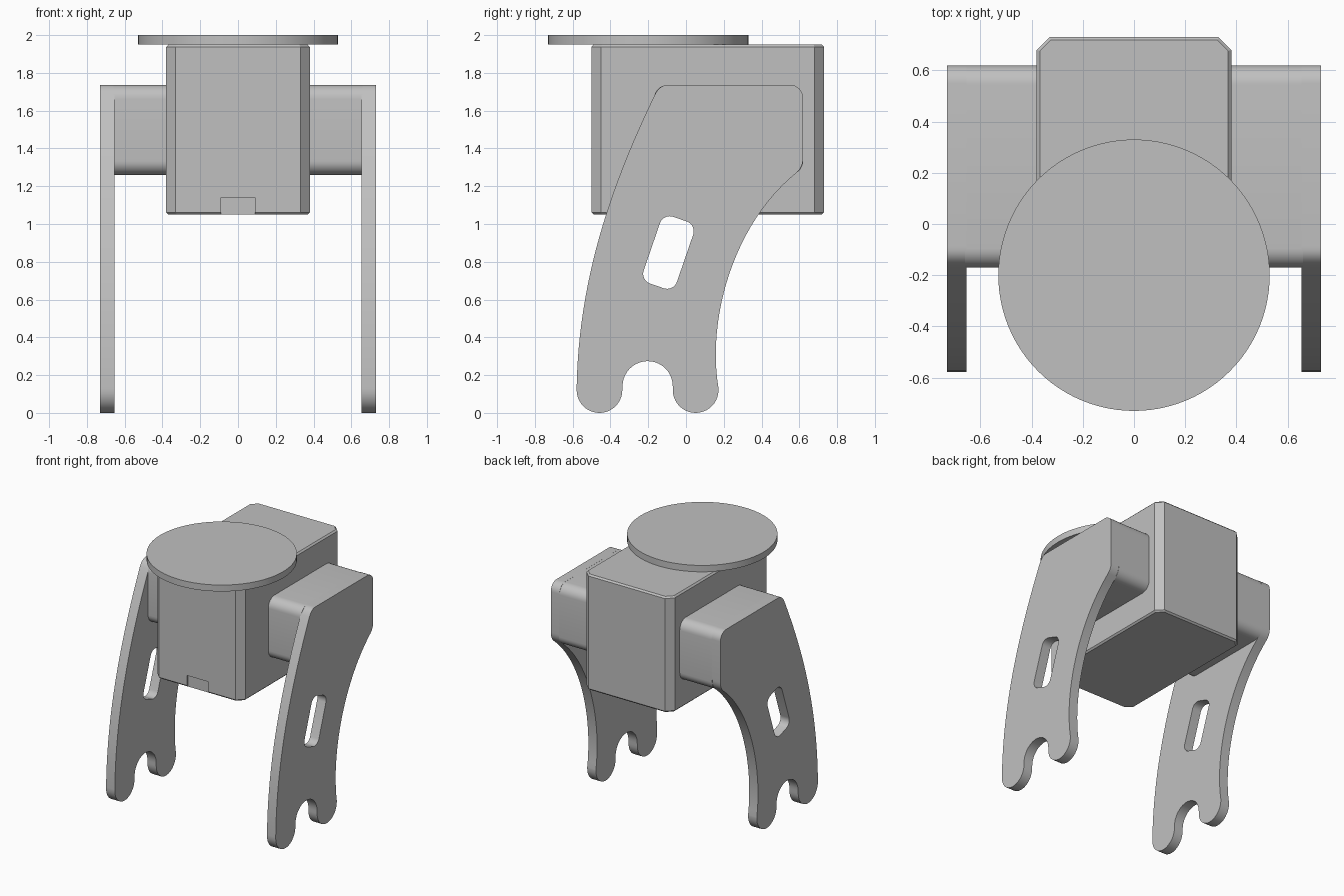
import bpy
import bmesh
from math import sin, cos, pi, radians
from mathutils import Matrix, Vector
from mathutils.geometry import interpolate_bezier

if "Cube" in bpy.data.objects:
    bpy.data.objects.remove(bpy.data.objects["Cube"])

grey = bpy.data.materials.new("plain grey")
grey.use_nodes = True
GREY = (0.53, 0.53, 0.53, 1)
grey.diffuse_color = GREY
grey.node_tree.nodes["Principled BSDF"].inputs["Base Color"].default_value = GREY


def arc(cy, cz, r, start, end, steps=12):
    """Points on an arc, angles in degrees."""
    angles = [radians(start + (end - start) * i / steps) for i in range(steps + 1)]
    return [(cy + r * cos(a), cz + r * sin(a)) for a in angles]


def bezier(a, b, c, d, steps=24):
    pts = interpolate_bezier(*[Vector((*p, 0)) for p in (a, b, c, d)], steps + 1)
    return [(p.x, p.y) for p in pts]


def rounded_rect(cy, cz, w, h, r, tilt=0):
    pts = []
    for i, (sy, sz) in enumerate([(1, 1), (-1, 1), (-1, -1), (1, -1)]):
        pts += arc(sy * (w / 2 - r), sz * (h / 2 - r), r, 90 * i, 90 * i + 90, 8)
    c, s = cos(radians(tilt)), sin(radians(tilt))
    return [(cy + y * c - z * s, cz + y * s + z * c) for y, z in pts]


def finish(obj, smooth=True):
    obj.data.materials.clear()
    obj.data.materials.append(grey)
    bpy.ops.object.select_all(action='DESELECT')
    obj.select_set(True)
    bpy.context.view_layer.objects.active = obj
    if smooth:
        bpy.ops.object.shade_smooth_by_angle(angle=radians(30))


def add_mesh(name, bm):
    mesh = bpy.data.meshes.new(name)
    bm.to_mesh(mesh)
    bm.free()
    obj = bpy.data.objects.new(name, mesh)
    bpy.context.collection.objects.link(obj)
    return obj


def box(x, y, z):
    """Box from three (min, max) ranges."""
    bm = bmesh.new()
    bmesh.ops.create_cube(bm, size=1)
    for v in bm.verts:
        v.co = [lo + (c + 0.5) * (hi - lo) for c, (lo, hi) in zip(v.co, (x, y, z))]
    return bm


def side_prism(name, loops, x0, x1):
    """Side profile (y, z), with optional holes, extruded along x."""
    curve = bpy.data.curves.new(name, 'CURVE')
    curve.dimensions = '2D'
    curve.fill_mode = 'BOTH'
    curve.extrude = (x1 - x0) / 2
    for pts in loops:
        spline = curve.splines.new('POLY')
        spline.points.add(len(pts) - 1)
        for point, (y, z) in zip(spline.points, pts):
            point.co = (y, z, 0, 1)
        spline.use_cyclic_u = True
    temp = bpy.data.objects.new(name + " outline", curve)
    bpy.context.collection.objects.link(temp)
    bm = bmesh.new()
    bm.from_mesh(temp.to_mesh())
    temp.to_mesh_clear()
    bpy.data.objects.remove(temp)
    # Turn the flat profile upright: local x, y, z become y, z, x
    turn = Matrix(((0, 0, 1), (1, 0, 0), (0, 1, 0))).to_4x4()
    bm.transform(Matrix.Translation(((x0 + x1) / 2, 0, 0)) @ turn)
    bmesh.ops.remove_doubles(bm, verts=bm.verts, dist=0.0005)
    bmesh.ops.recalc_face_normals(bm, faces=bm.faces)
    return add_mesh(name, bm)


def mirrored(obj):
    finish(obj)
    mod = obj.modifiers.new("mirror", 'MIRROR')
    mod.use_axis[0] = True


# Body: box with chamfered uprights and finely chamfered rims
bm = box((-0.38, 0.38), (-0.5, 0.73), (1.05, 1.95))
uprights = [e for e in bm.edges if abs(e.verts[0].co.z - e.verts[1].co.z) > 0.5]
bmesh.ops.bevel(bm, geom=uprights, offset=0.05, segments=1, affect='EDGES')
rims = [e for e in bm.edges if abs(e.verts[0].co.z - e.verts[1].co.z) < 0.01]
bmesh.ops.bevel(bm, geom=rims, offset=0.012, segments=1, affect='EDGES')
body = add_mesh("body", bm)

# Shallow notch at the bottom of the front face
cutter = add_mesh("notch_cutter", box((-0.09, 0.09), (-0.6, -0.488), (1.0, 1.14)))
cutter.hide_render = True
cut = body.modifiers.new("notch", 'BOOLEAN')
cut.operation = 'DIFFERENCE'
cut.object = cutter
finish(body, smooth=False)
bpy.ops.object.modifier_apply(modifier=cut.name)
bpy.data.objects.remove(cutter)

# Round top plate
bm = bmesh.new()
bmesh.ops.create_cone(bm, cap_ends=True, segments=96, radius1=0.53, radius2=0.53,
                      depth=0.05, matrix=Matrix.Translation((0, -0.2, 1.975)))
finish(add_mesh("top_disc", bm))

# Shoulder blocks between the body and the legs
shoulder = side_prism("shoulder", [rounded_rect(0.225, 1.498, 0.79, 0.477, 0.075)], 0.35, 0.66)
mirrored(shoulder)

# Legs: curved plates with two round toes and a slanted slot
leg_outline = (
    bezier((-0.579, 0.13), (-0.57, 0.7), (-0.40, 1.2), (-0.164, 1.687))
    + bezier((-0.164, 1.687), (-0.145, 1.72), (-0.125, 1.737), (-0.09, 1.737), 8)[1:]
    + arc(0.55, 1.667, 0.07, 90, 0, 8)
    + bezier((0.62, 1.353), (0.62, 1.32), (0.61, 1.295), (0.587, 1.273), 8)
    + bezier((0.587, 1.273), (0.25, 1.0), (0.11, 0.5), (0.172, 0.13))[1:]
    + arc(0.051, 0.121, 0.121, 0, -180, 20)
    + arc(-0.203, 0.141, 0.133, 0, 180, 20)
    + arc(-0.458, 0.121, 0.121, 0, -180, 20)
)
slot = rounded_rect(-0.093, 0.849, 0.186, 0.374, 0.055, -19)
mirrored(side_prism("leg", [leg_outline, slot], 0.655, 0.73))
